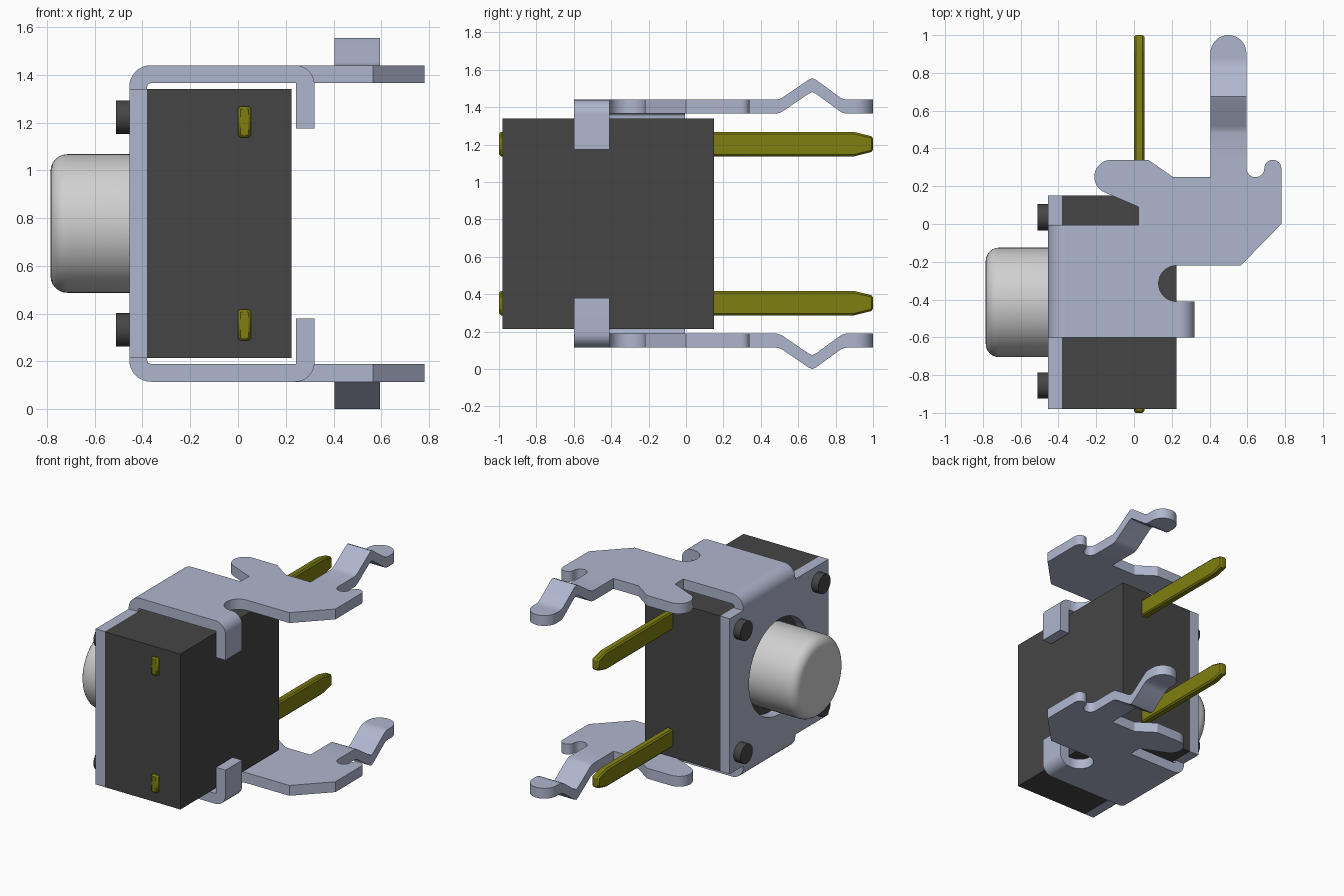
import bpy
import bmesh
from math import sin, cos, pi, radians
from mathutils import Matrix

if "Cube" in bpy.data.objects:
    bpy.data.objects.remove(bpy.data.objects["Cube"], do_unlink=True)

MID = 0.7775              # height of the plane of symmetry; all z below is relative to it
TOP, UNDER = 0.6625, 0.5875   # faces of the sheet metal arm
FRONT, INNER = -0.455, -0.38  # faces of the sheet metal cover


def material(name, color):
    m = bpy.data.materials.new(name)
    m.use_nodes = True
    m.diffuse_color = (*color, 1)
    m.node_tree.nodes["Principled BSDF"].inputs["Base Color"].default_value = (*color, 1)
    return m


steel = material("blue grey steel", (0.43, 0.47, 0.62))
black = material("black plastic", (0.06, 0.06, 0.06))
brass = material("dark brass", (0.21, 0.21, 0.005))
grey = material("light grey plastic", (0.63, 0.63, 0.63))


def arc(cx, cy, r, start, end, n=12):
    """Points on an arc, angles in degrees."""
    angles = [radians(start + (end - start) * i / n) for i in range(n + 1)]
    return [(cx + r * cos(a), cy + r * sin(a)) for a in angles]


def finish(bm, name, mat, mirror=False):
    bmesh.ops.recalc_face_normals(bm, faces=bm.faces)
    mesh = bpy.data.meshes.new(name)
    bm.to_mesh(mesh)
    bm.free()
    mesh.materials.append(mat)
    ob = bpy.data.objects.new(name, mesh)
    ob.location.z = MID
    bpy.context.collection.objects.link(ob)
    bpy.ops.object.select_all(action="DESELECT")
    bpy.context.view_layer.objects.active = ob
    ob.select_set(True)
    bpy.ops.object.shade_smooth_by_angle(angle=radians(25))
    if mirror:
        mod = ob.modifiers.new("Mirror", "MIRROR")
        mod.use_axis = (False, False, True)
        mod.use_mirror_merge = False
    return ob


def prism(name, loops, axis, lo, hi, mat, mirror=False):
    """Extrude an outline (with optional holes) along an axis."""
    place = {"x": lambda u, v: (lo, u, v),
             "y": lambda u, v: (u, lo, v),
             "z": lambda u, v: (u, v, lo)}[axis]
    bm = bmesh.new()
    edges = []
    for loop in loops:
        vs = [bm.verts.new(place(u, v)) for u, v in loop]
        edges += [bm.edges.new((a, b)) for a, b in zip(vs, vs[1:] + vs[:1])]
    bmesh.ops.triangle_fill(bm, edges=edges, use_beauty=True)
    grown = bmesh.ops.extrude_face_region(bm, geom=bm.faces[:], use_keep_orig=True)
    shift = [0, 0, 0]
    shift["xyz".index(axis)] = hi - lo
    bmesh.ops.translate(bm, vec=shift,
                        verts=[g for g in grown["geom"] if isinstance(g, bmesh.types.BMVert)])
    return finish(bm, name, mat, mirror)


def rod(name, y, z, r, x0, x1, mat, fillet=0.0, mirror=False, sides=48):
    """Cylinder along x, optionally rounded at its x0 end."""
    bm = bmesh.new()
    turn = Matrix.Translation(((x0 + x1) / 2, y, z)) @ Matrix.Rotation(pi / 2, 4, "Y")
    bmesh.ops.create_cone(bm, cap_ends=True, segments=sides, radius1=r, radius2=r,
                          depth=x1 - x0, matrix=turn)
    if fillet:
        rim = [e for e in bm.edges if all(abs(v.co.x - x0) < 1e-4 for v in e.verts)]
        bmesh.ops.bevel(bm, geom=rim, offset=fillet, segments=6, profile=0.5, affect="EDGES")
    return finish(bm, name, mat, mirror)


def rect(u0, u1, v0, v1):
    return [(u0, v0), (u1, v0), (u1, v1), (u0, v1)]


# Housing, cover plate with round opening, and plunger
prism("housing", [rect(-0.98, 0.15, -0.5625, 0.5625)], "x", INNER, 0.225, black)
prism("cover_plate", [rect(-0.98, 0.15, -0.5625, 0.5625),
                      arc(-0.415, 0, 0.345, 0, 352.5, 47)], "x", FRONT, INNER, steel)
rod("plunger", -0.415, 0, 0.29, -0.785, INNER, grey, fillet=0.07, sides=64)

# Rivet posts in the cover corners
for label, y in (("rear", 0.035), ("front", -0.855)):
    rod(label + "_posts", y, 0.445, 0.07, -0.51, INNER, black, mirror=True, sides=32)

# Bend joining the cover to each arm
bend = [(FRONT, 0.56)] + arc(-0.365, 0.5725, 0.09, 180, 90) \
    + arc(-0.365, 0.5725, 0.015, 90, 180, 4) + [(INNER, 0.56)]
prism("arm_bends", [bend], "y", -0.6, -0.005, steel, True)

# Flat arms: outline with side notch, hook, finger root and rounded lobe
outline = [(-0.365, -0.6), (0.225, -0.6)]
outline += arc(0.225, -0.315, 0.095, 270, 90, 16)
outline += [(0.565, -0.22), (0.78, 0)]
outline += arc(0.735, 0.295, 0.045, 0, 180)
outline += arc(0.6425, 0.295, 0.0475, 0, -180)[1:]
outline += [(0.595, 0.32), (0.405, 0.32), (0.405, 0.25), (0.205, 0.25), (0.075, 0.34)]
outline += arc(-0.12, 0.25, 0.09, 90, 245)
outline += [(0.025, 0.09), (0.025, -0.005), (-0.365, -0.005)]
prism("arms", [outline], "z", UNDER, TOP, steel, True)

# Folded tabs gripping the housing
tab = [(0.225, TOP)] + arc(0.24, 0.5825, 0.08, 90, 0) \
    + [(0.32, 0.3975), (0.243, 0.3975), (0.243, UNDER), (0.225, UNDER)]
prism("folded_tabs", [tab], "y", -0.6, -0.41, steel, True)

# Sprung fingers with a raised ridge, then their rounded tips
ridge = [(0.32, TOP), (0.48, TOP), (0.5, 0.667), (0.52, 0.677), (0.655, 0.769),
         (0.675, 0.7775), (0.695, 0.769), (0.81, 0.685), (0.83, 0.671),
         (0.85, 0.664), (0.87, TOP)]
below = [(y, z - (TOP - UNDER)) for y, z in reversed(ridge)]
prism("spring_fingers", [ridge + below], "x", 0.405, 0.595, steel, True)
tip = [(0.405, 0.87), (0.595, 0.87)] + arc(0.5, 0.905, 0.095, 0, 180, 20)
prism("finger_tips", [tip], "z", UNDER, TOP, steel, True)

# Contact pins running through the housing, tapered at the back
pin = [(-1, 0.36), (0.9, 0.36), (1, 0.385), (1, 0.465), (0.9, 0.49), (-1, 0.49)]
pins = prism("contact_pins", [pin], "x", 0, 0.055, brass, True)
soft = pins.modifiers.new("Edge", "BEVEL")
soft.width = 0.01
soft.segments = 1
soft.limit_method = "ANGLE"
soft.angle_limit = radians(60)
